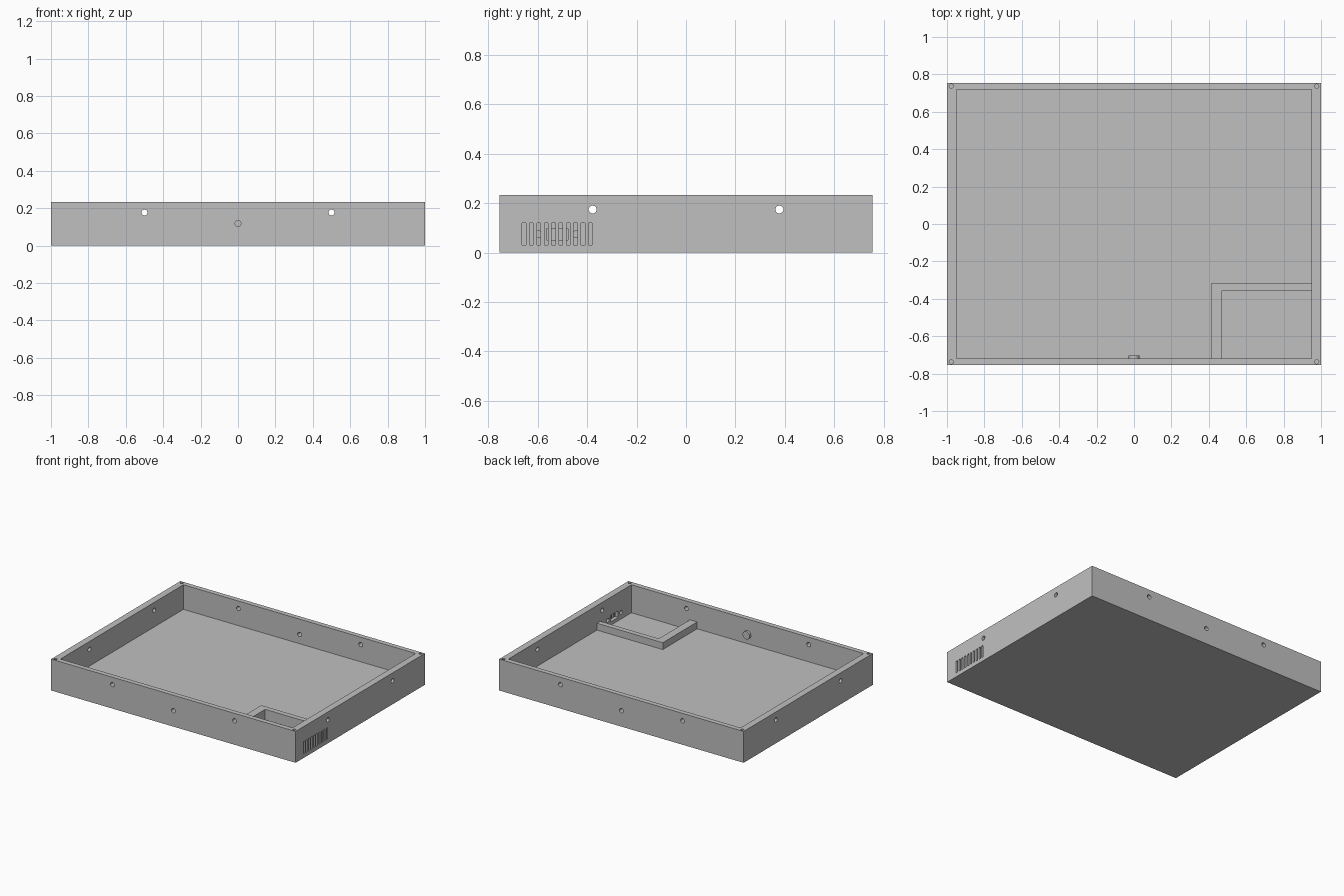
import bpy
import math

if "Cube" in bpy.data.objects:
    bpy.data.objects.remove(bpy.data.objects["Cube"])

grey = bpy.data.materials.new("light grey")
grey.diffuse_color = (0.53, 0.53, 0.53, 1)
grey.use_nodes = True
grey.node_tree.nodes["Principled BSDF"].inputs["Base Color"].default_value = grey.diffuse_color

H, WX, WY = 0.232, 1.0, 0.755       # outer half sizes and height
IX, IY, FLOOR = 0.95, 0.719, 0.05   # inner half sizes and floor level


def box(name, x0, x1, y0, y1, z0, z1):
    bpy.ops.mesh.primitive_cube_add(size=1, location=((x0 + x1) / 2, (y0 + y1) / 2, (z0 + z1) / 2))
    ob = bpy.context.object
    ob.name = name
    ob.scale = (x1 - x0, y1 - y0, z1 - z0)
    bpy.ops.object.transform_apply(location=True, rotation=True, scale=True)
    ob.data.materials.append(grey)
    return ob


def rod(name, loc, r, depth, axis, sides=32):
    rot = {'X': (0, math.pi / 2, 0), 'Y': (math.pi / 2, 0, 0), 'Z': (0, 0, 0)}[axis]
    bpy.ops.mesh.primitive_cylinder_add(vertices=sides, radius=r, depth=depth, location=loc, rotation=rot)
    ob = bpy.context.object
    ob.name = name
    bpy.ops.object.transform_apply(location=True, rotation=True, scale=True)
    ob.data.materials.append(grey)
    return ob


def cut(target, cutter):
    mod = target.modifiers.new("cut", 'BOOLEAN')
    mod.operation, mod.solver, mod.object = 'DIFFERENCE', 'EXACT', cutter
    bpy.context.view_layer.objects.active = target
    bpy.ops.object.modifier_apply(modifier=mod.name)
    bpy.data.objects.remove(cutter, do_unlink=True)


# Open tray
tray = box("tray", -WX, WX, -WY, WY, 0, H)
cut(tray, box("cavity", -IX, IX, -IY, IY, FLOOR, 0.5))

# Side holes, through opposite walls
for s in (-1, 1):
    cut(tray, rod("hole", (s * 0.5, 0, 0.177), 0.016, 2, 'Y'))
    cut(tray, rod("hole", (0, s * 0.737, 0.118), 0.016, 0.1, 'Y'))
    cut(tray, rod("hole", (0, s * 0.378, 0.174), 0.016, 3, 'X'))
    # Lid screw holes in the rim corners
    for t in (-1, 1):
        cut(tray, rod("hole", (s * 0.977, t * 0.737, H), 0.011, 0.2, 'Z', 24))

# Lowered floor of the corner compartment
cut(tray, box("pocket", 0.471, IX, -IY, -0.355, 0.025, 0.07))

# Vent recess, socket opening and its two screw holes
VY0, VY1, VZ0, VZ1 = -0.663, -0.38, 0.03, 0.12
cut(tray, box("recess", 0.975, 1.1, VY0, VY1, VZ0, VZ1))
cut(tray, box("socket", 0.9, 0.99, -0.565, -0.477, 0.05, 0.098))
for y in (-0.598, -0.444):
    cut(tray, rod("hole", (0.96, y, 0.074), 0.014, 0.06, 'X'))

# Vent slats
n = 9
w = (VY1 - VY0) / (2 * n + 1)
for i in range(n):
    y = VY0 + (2 * i + 1) * w
    box("vent_slat", 0.975, 1.0, y, y + w, VZ0, VZ1)

# L-shaped compartment wall
L = box("compartment_wall", 0.412, IX, -IY, -0.317, FLOOR, 0.101)
cut(L, box("inside", 0.471, 1.2, -1, -0.355, 0, 0.3))

# Round boss behind the front centre hole
boss = rod("front_boss", (0, -0.711, 0.118), 0.029, 0.018, 'Y')

for ob in (tray, boss):
    bpy.ops.object.select_all(action='DESELECT')
    ob.select_set(True)
    bpy.context.view_layer.objects.active = ob
    bpy.ops.object.shade_smooth_by_angle(angle=math.radians(30))
